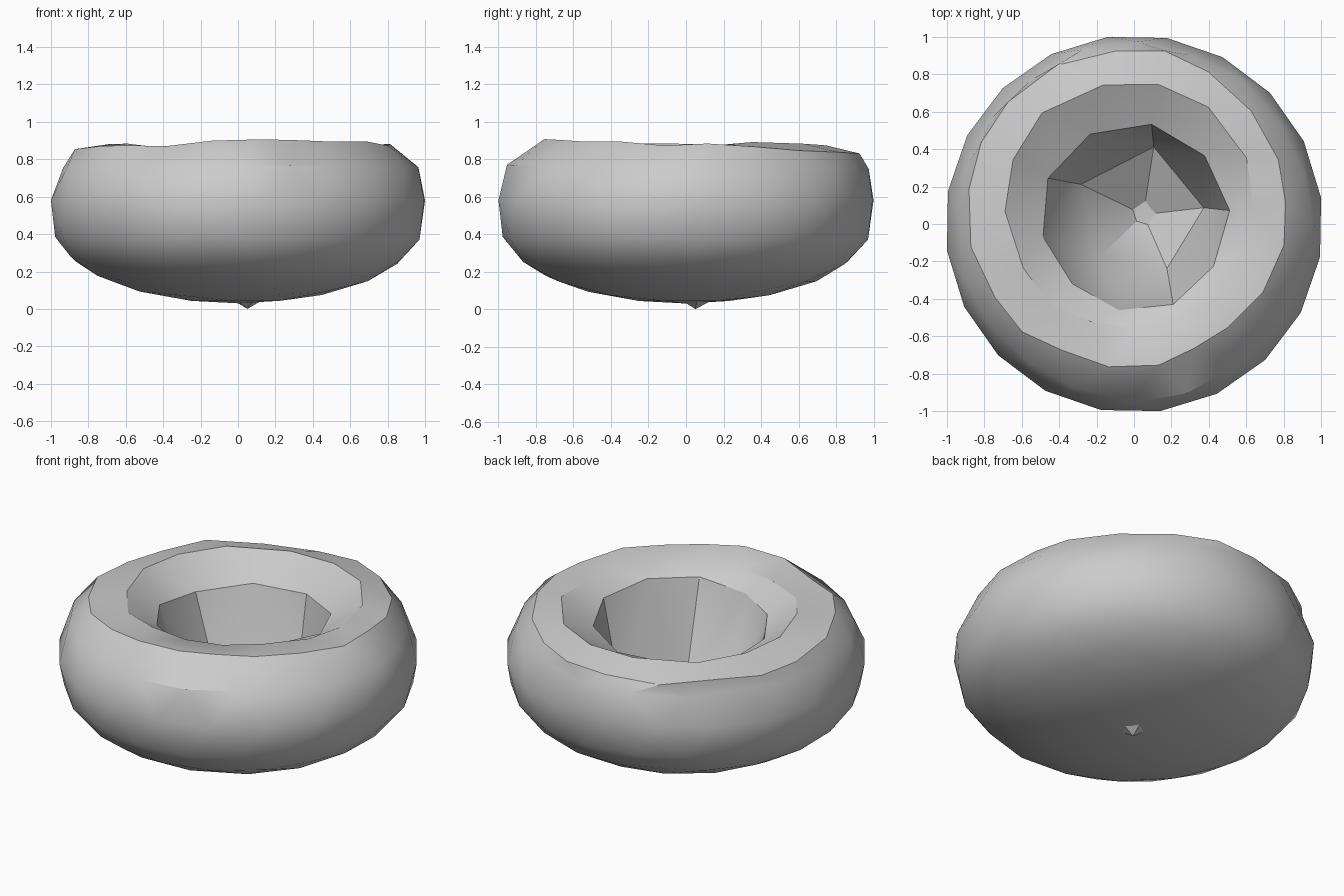
import bpy
import bmesh
import math
import random

random.seed(4)
old = bpy.data.objects.get("Cube")
if old:
    bpy.data.objects.remove(old, do_unlink=True)

# Plain grey clay
clay = bpy.data.materials.new("grey clay")
clay.use_nodes = True
clay.diffuse_color = (0.6, 0.6, 0.6, 1)
clay.node_tree.nodes["Principled BSDF"].inputs["Base Color"].default_value = (0.6, 0.6, 0.6, 1)


def lopsided(base, sideways, back):
    """A value that changes around the bowl, larger towards one side."""
    return lambda t: base + sideways * math.cos(t) + back * math.sin(t)


# Rings from the pit centre outwards: radius, height, shift off centre
RINGS = [
    (lopsided(0, 0, 0), lopsided(0, 0, 0), 0.05),                  # pit bottom
    (lopsided(0.34, 0, 0.03), lopsided(0.2, 0, 0), 0.04),          # pit floor
    (lopsided(0.5, 0.01, 0.04), lopsided(0.78, 0.03, -0.02), 0),   # pit mouth
    (lopsided(0.66, -0.03, 0.1), lopsided(0.88, 0, 0), 0),         # inner rim
    (lopsided(0.85, -0.04, 0.09), lopsided(0.86, 0.02, -0.03), 0), # outer rim
    (lopsided(0.95, 0, 0.01), lopsided(0.76, 0, -0.01), 0),        # shoulder
]

# Faceted ball, with each vertex's ring counted from the top
bm = bmesh.new()
bmesh.ops.create_icosphere(bm, subdivisions=3, radius=1)
top = max(bm.verts, key=lambda v: v.co.z)
ring_of = {top: 0}
front = [top]
while front:
    reached = []
    for v in front:
        for e in v.link_edges:
            other = e.other_vert(v)
            if other not in ring_of:
                ring_of[other] = ring_of[v] + 1
                reached.append(other)
    front = reached

# Push the top in as an off-centre pit; round the rest into a full base
for v, ring in ring_of.items():
    turn = math.atan2(v.co.y, v.co.x) + math.radians(8)
    if ring < len(RINGS):
        radius, height, shift = RINGS[ring]
        r, z = radius(turn), height(turn)
        if ring > 0:
            r += random.uniform(-0.015, 0.015)
            z += random.uniform(-0.015, 0.015)
    else:
        r, shift = math.hypot(v.co.x, v.co.y) * 1.01, 0
        z = 0.58 + 0.55 * (v.co.z if v.co.z > 0 else -abs(v.co.z) ** 0.75)
    v.co = (r * math.cos(turn) + shift, r * math.sin(turn) + shift, z)

mesh = bpy.data.meshes.new("dented_bowl")
bm.to_mesh(mesh)
bm.free()
mesh.materials.append(clay)
bowl = bpy.data.objects.new("dented_bowl", mesh)
bpy.context.collection.objects.link(bowl)
bpy.context.view_layer.objects.active = bowl
bowl.select_set(True)
bpy.ops.object.shade_smooth_by_angle(angle=math.radians(30))
